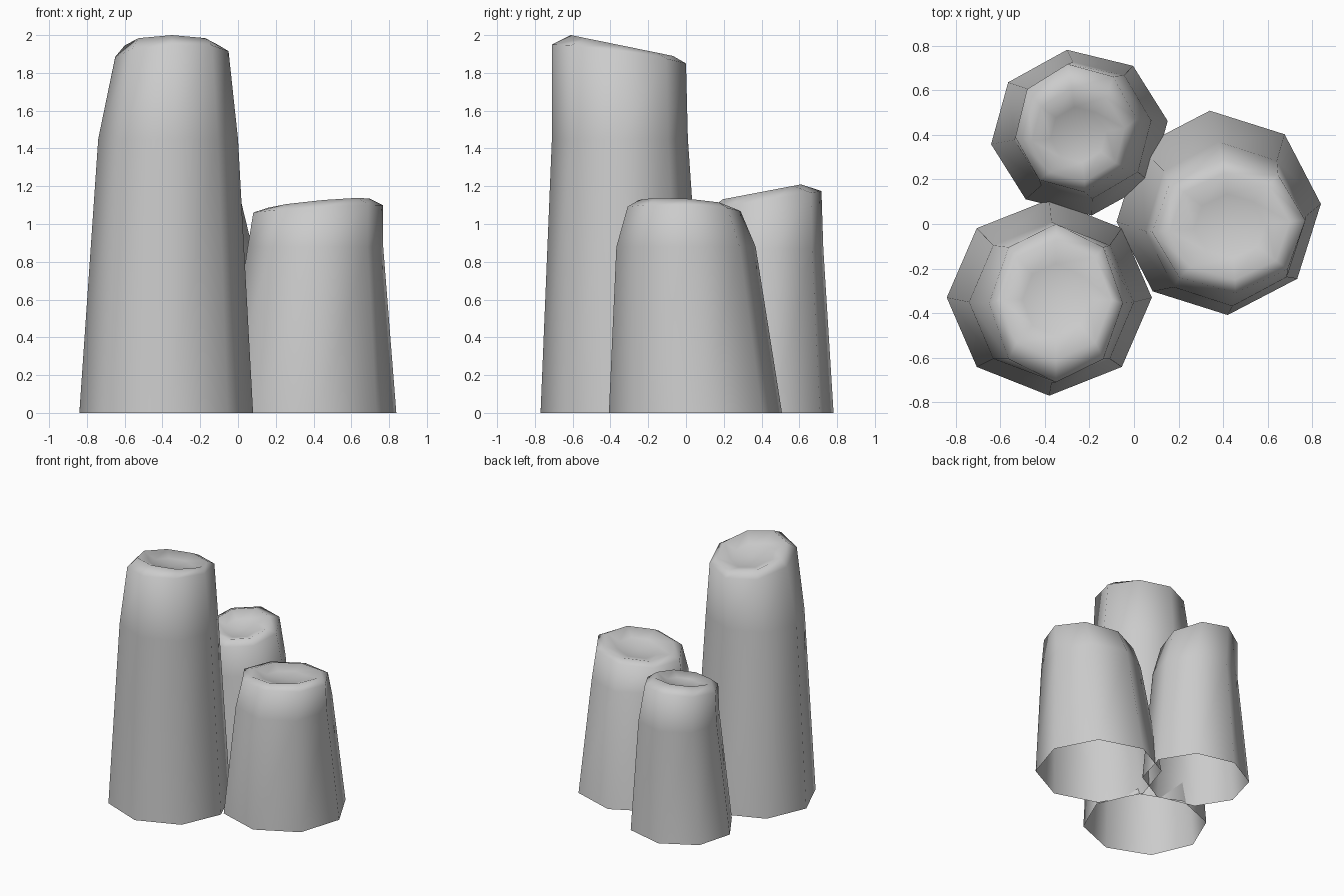
import bpy
import bmesh
from math import cos, sin, radians, tau

cube = bpy.data.objects.get("Cube")
if cube:
    bpy.data.objects.remove(cube, do_unlink=True)

SIDES = 8

stone = bpy.data.materials.new("grey_stone")
stone.use_nodes = True
GREY = (0.6, 0.6, 0.6, 1)
stone.diffuse_color = GREY
stone.node_tree.nodes["Principled BSDF"].inputs["Base Color"].default_value = GREY


def ring(bm, phase, cx, cy, rx, ry, z, tilt_x=0, tilt_y=0):
    """One eight-sided loop, tilted by the rise towards +x and +y."""
    verts = []
    for i in range(SIDES):
        a = radians(phase) + tau * i / SIDES
        c, s = cos(a), sin(a)
        verts.append(bm.verts.new((cx + rx * c, cy + ry * s,
                                   z + tilt_x * c + tilt_y * s)))
    return verts


def column(name, phase, rings, dish):
    """Open-bottomed column of stacked loops, closed by a sunken dish."""
    bm = bmesh.new()
    cx, cy, rx, ry, z, tx, ty = rings[-1]
    inner = (cx, cy, rx * 0.6, ry * 0.6, z - dish * 0.7, tx * 0.6, ty * 0.6)
    loops = [ring(bm, phase, *r) for r in rings + [inner]]
    for low, high in zip(loops, loops[1:]):
        for i in range(SIDES):
            j = (i + 1) % SIDES
            bm.faces.new((low[i], low[j], high[j], high[i]))
    centre = bm.verts.new((cx, cy, z - dish))
    for i in range(SIDES):
        bm.faces.new((loops[-1][i], loops[-1][(i + 1) % SIDES], centre))
    for face in bm.faces:
        face.smooth = True
    mesh = bpy.data.meshes.new(name)
    bm.to_mesh(mesh)
    bm.free()
    mesh.materials.append(stone)
    obj = bpy.data.objects.new(name, mesh)
    bpy.context.collection.objects.link(obj)


# Each loop: centre x, y, radius x, y, height, tilt x, y
# (base, body, shoulder, crest)
column("tall_front_column", 0, [
    (-0.38, -0.33, 0.46, 0.44, 0),
    (-0.37, -0.35, 0.37, 0.36, 1.45),
    (-0.35, -0.355, 0.30, 0.355, 1.90, 0.015, -0.05),
    (-0.35, -0.34, 0.25, 0.27, 1.945, 0, -0.055)], 0.06)

column("short_side_column", 5, [
    (0.38, 0.05, 0.46, 0.46, 0),
    (0.41, 0, 0.36, 0.37, 0.88),
    (0.425, -0.01, 0.345, 0.30, 1.08, 0.02, -0.01),
    (0.43, -0.01, 0.27, 0.24, 1.11, 0.025, -0.015)], 0.05)

column("short_back_column", 8, [
    (-0.245, 0.41, 0.40, 0.375, 0),
    (-0.23, 0.42, 0.31, 0.31, 0.87),
    (-0.26, 0.43, 0.275, 0.29, 1.13, 0, 0.045),
    (-0.25, 0.40, 0.21, 0.21, 1.17, 0, 0.04)], 0.05)
